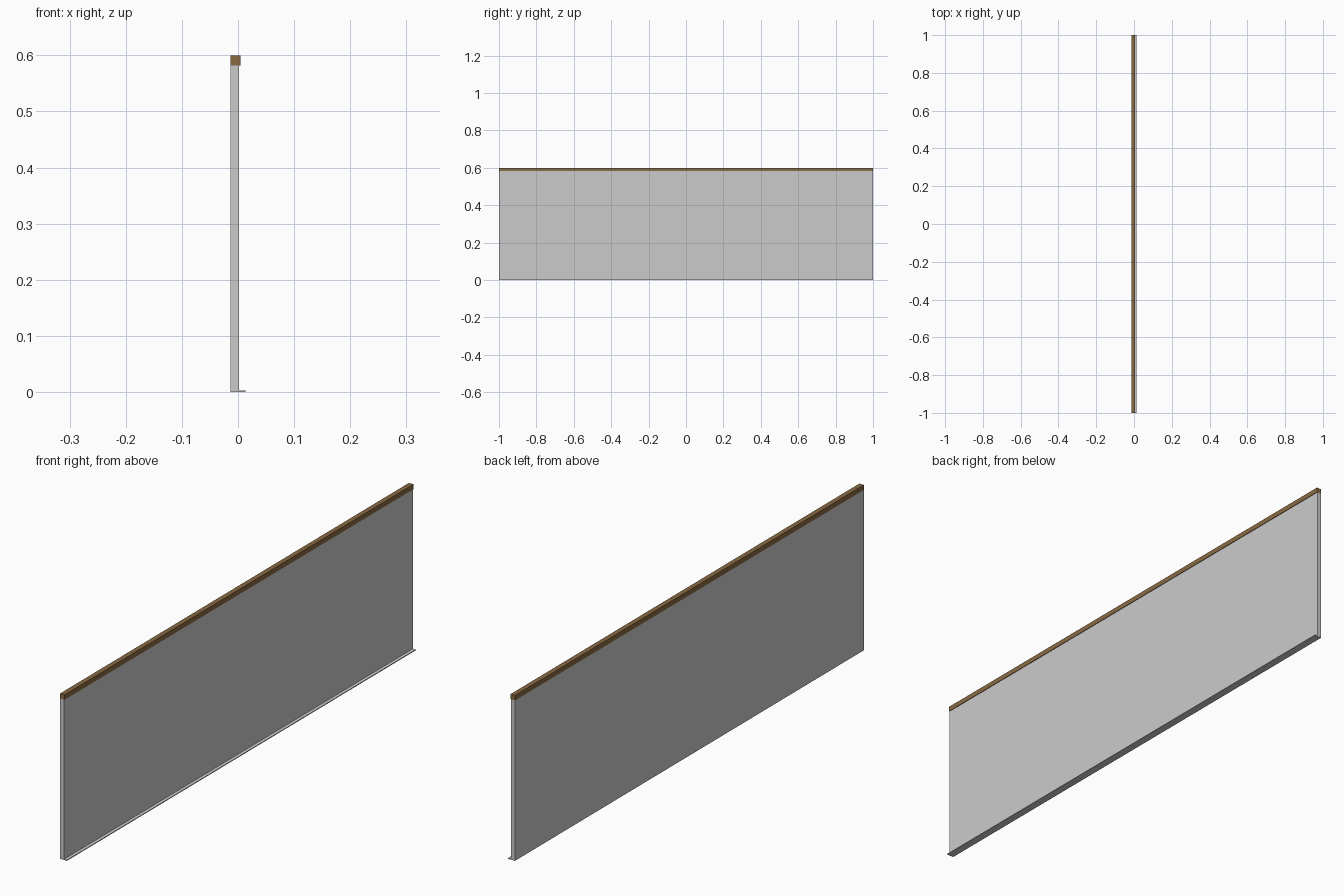
import bpy, bmesh

if "Cube" in bpy.data.objects:
    bpy.data.objects.remove(bpy.data.objects["Cube"])


def box(name, x0, x1, z0, z1, color=None):
    """Full-length strip running along y, from its x and z limits."""
    bm = bmesh.new()
    bmesh.ops.create_cube(bm, size=1)
    for v in bm.verts:
        v.co = (x1 if v.co.x > 0 else x0,
                v.co.y * 2,
                z1 if v.co.z > 0 else z0)
    mesh = bpy.data.meshes.new(name)
    bm.to_mesh(mesh)
    bm.free()
    obj = bpy.data.objects.new(name, mesh)
    bpy.context.collection.objects.link(obj)
    if color:
        mat = bpy.data.materials.new(name + "_material")
        mat.diffuse_color = color
        mat.use_nodes = True
        mat.node_tree.nodes["Principled BSDF"].inputs["Base Color"].default_value = mat.diffuse_color
        mesh.materials.append(mat)
    return obj


BACK = -0.0138

# Upright grey board
box("panel", BACK, 0.0022, 0, 0.582)
# Brown top rail, slightly overhanging the front face
box("top_rail", BACK, 0.0042, 0.582, 0.6, (0.25, 0.145, 0.055, 1))
# Thin lip along the bottom edge
box("bottom_lip", 0.0022, 0.0138, 0, 0.003)
